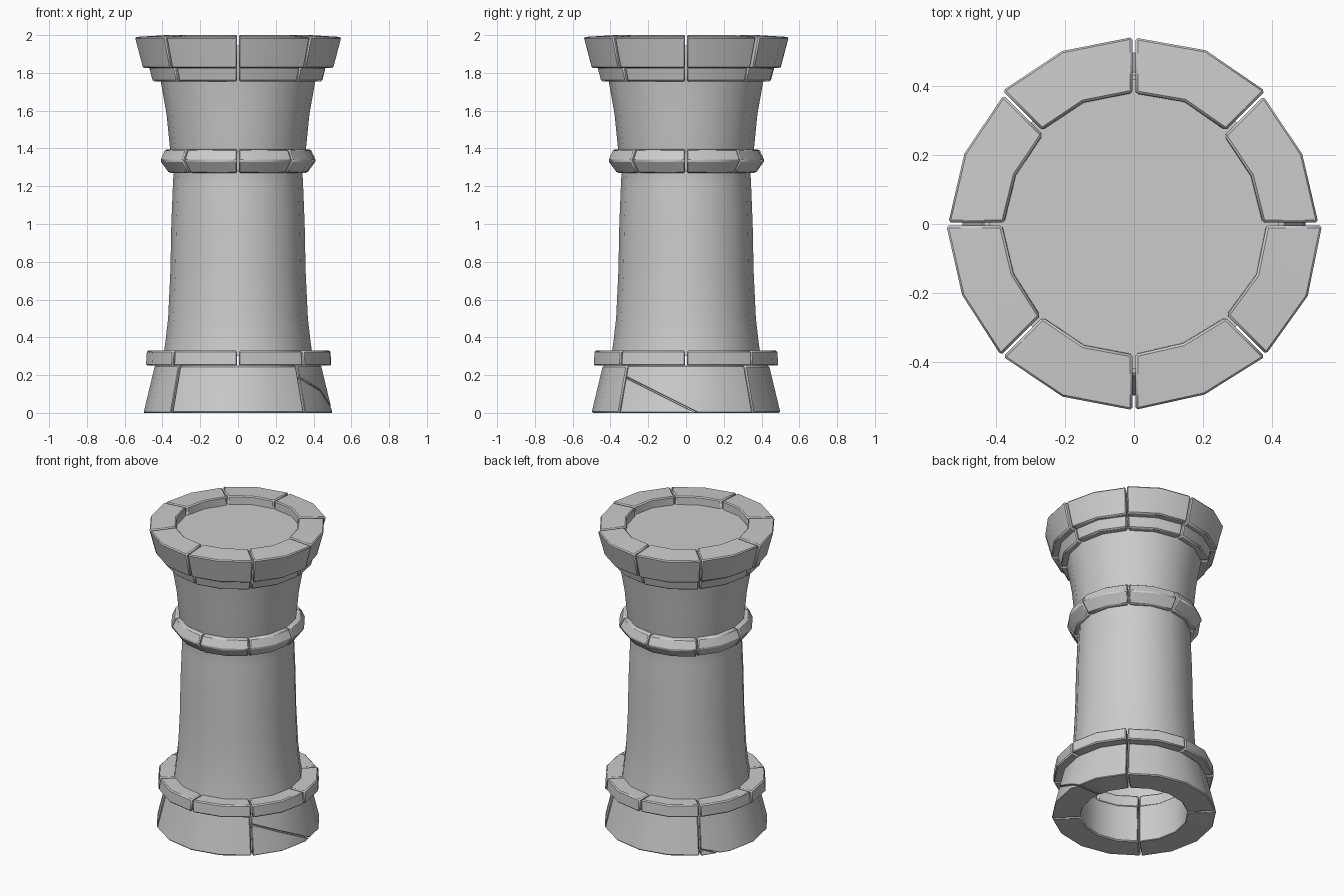
import bpy, bmesh, random
from math import cos, sin, pi, radians
from mathutils import Vector

if "Cube" in bpy.data.objects:
    bpy.data.objects.remove(bpy.data.objects["Cube"])

random.seed(4)


def finish(bm, name, bevel=0.007):
    bmesh.ops.recalc_face_normals(bm, faces=bm.faces)
    me = bpy.data.meshes.new(name)
    bm.to_mesh(me)
    bm.free()
    ob = bpy.data.objects.new(name, me)
    bpy.context.collection.objects.link(ob)
    if bevel:
        mod = ob.modifiers.new("worn_edges", "BEVEL")
        mod.width = bevel
        mod.segments = 1
        mod.limit_method = "ANGLE"
        mod.angle_limit = radians(35)
    bpy.ops.object.select_all(action="DESELECT")
    ob.select_set(True)
    bpy.context.view_layer.objects.active = ob
    bpy.ops.object.shade_smooth_by_angle(angle=radians(32))
    return ob


def block(profile, start, span, steps, gap=0.004, jitter=0.0):
    """One stone: a closed (radius, z) profile swept through part of a circle."""
    bm = bmesh.new()
    dr = random.uniform(-jitter, jitter)
    loops = []
    for i in range(steps + 1):
        a = start + span * i / steps
        shift = gap if i == 0 else -gap if i == steps else 0
        side = Vector((-sin(a), cos(a), 0)) * shift
        d = dr + random.uniform(-jitter, jitter) * 0.6
        loops.append([bm.verts.new(Vector(((r + d) * cos(a), (r + d) * sin(a), z)) + side)
                      for r, z in profile])
    n = len(profile)
    for a, b in zip(loops, loops[1:]):
        for j in range(n):
            bm.faces.new((a[j], b[j], b[(j + 1) % n], a[(j + 1) % n]))
    bm.faces.new(loops[0])
    bm.faces.new(loops[-1])
    return bm


def cut(bm, point, normal, gap):
    """Keep the part on the far side of a crack plane and cap it."""
    n = Vector(normal).normalized()
    geom = bm.verts[:] + bm.edges[:] + bm.faces[:]
    res = bmesh.ops.bisect_plane(bm, geom=geom, plane_co=Vector(point) + n * gap,
                                 plane_no=n, clear_inner=True)
    edges = [e for e in res["geom_cut"] if isinstance(e, bmesh.types.BMEdge)]
    bmesh.ops.holes_fill(bm, edges=edges, sides=0)


def ring(name, profile, jitter):
    for k in range(8):
        finish(block(profile, k * pi / 4, pi / 4, 2, jitter=jitter), f"{name}_{k + 1}")


# Base: four large stones, two of them cracked
base = [(0.325, 0), (0.50, 0), (0.44, 0.25), (0.325, 0.25)]
cracks = {0: ((0, 0, 0.03), (0, 0.5, 1)), 2: ((0, 0.25, 0), (0, -0.4, 1))}
for k in range(4):
    start = -pi / 4 + k * pi / 2
    if k in cracks:
        point, normal = cracks[k]
        for label, s in (("upper", 1), ("chip", -1)):
            bm = block(base, start, pi / 2, 4)
            cut(bm, point, [s * c for c in normal], 0.002)
            finish(bm, f"base_stone_{k + 1}_{label}", 0.004)
    else:
        finish(block(base, start, pi / 2, 4), f"base_stone_{k + 1}")

# Stone rings: lower collar, waist band, upper collar and rim
ring("lower_collar", [(0.34, 0.25), (0.49, 0.25), (0.485, 0.33), (0.34, 0.33)], 0.006)
ring("waist_band", [(0.32, 1.275), (0.365, 1.27), (0.412, 1.335), (0.385, 1.395), (0.32, 1.395)], 0.004)
ring("upper_collar", [(0.37, 1.755), (0.45, 1.755), (0.47, 1.83), (0.37, 1.83)], 0.005)
ring("rim", [(0.37, 1.825), (0.495, 1.825), (0.538, 1.99), (0.375, 2.0)], 0.007)

# Tower shaft: smooth tapered tube, flaring at the top and closed by the floor
shaft = [(0.395, 0.30), (0.385, 0.37), (0.37, 0.5), (0.358, 0.75), (0.353, 1.0), (0.345, 1.2),
         (0.34, 1.3), (0.36, 1.4), (0.378, 1.58), (0.41, 1.76), (0.42, 1.83), (0.42, 1.945)]
bm = bmesh.new()
loops = [[bm.verts.new((r * cos(i * pi / 8), r * sin(i * pi / 8), z)) for i in range(16)]
         for r, z in shaft]
for a, b in zip(loops, loops[1:]):
    for i in range(16):
        j = (i + 1) % 16
        bm.faces.new((a[i], a[j], b[j], b[i]))
bm.faces.new(loops[-1])
finish(bm, "tower_shaft", 0)
